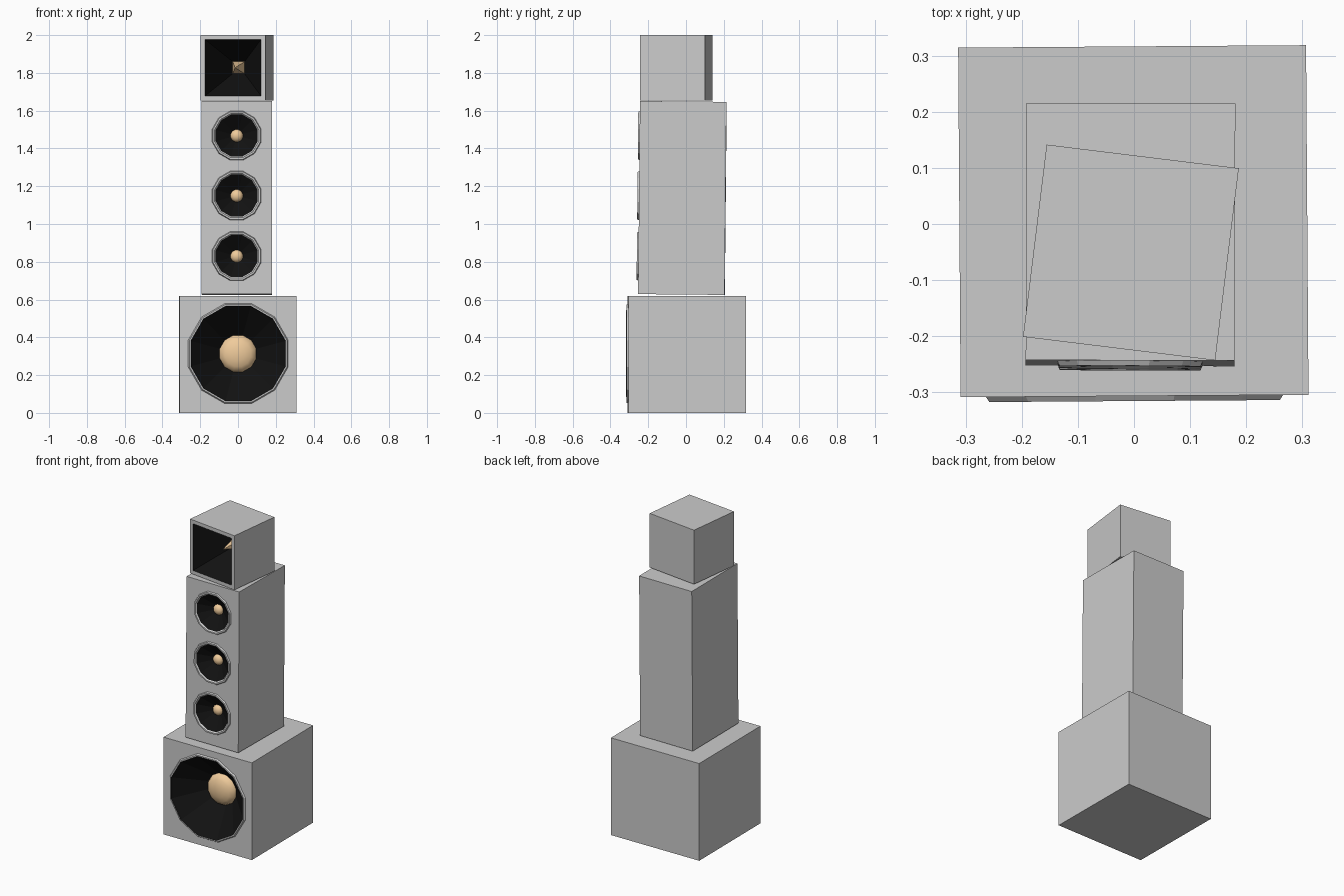
import bpy, bmesh
from math import pi, cos, sin, radians
from mathutils import Matrix, Vector, Euler

if "Cube" in bpy.data.objects:
    bpy.data.objects.remove(bpy.data.objects["Cube"])


def material(name, colour):
    m = bpy.data.materials.new(name)
    m.diffuse_color = colour
    m.use_nodes = True
    m.node_tree.nodes["Principled BSDF"].inputs["Base Color"].default_value = m.diffuse_color
    return m


GREY = material("cabinet_grey", (0.8, 0.8, 0.8, 1))
BLACK = material("cone_black", (0.006, 0.006, 0.006, 1))
TAN = material("dome_tan", (0.87, 0.6, 0.33, 1))


def finish(name, bm, frame, mats=()):
    me = bpy.data.meshes.new(name)
    bm.to_mesh(me)
    bm.free()
    for m in mats:
        me.materials.append(m)
    ob = bpy.data.objects.new(name, me)
    bpy.context.collection.objects.link(ob)
    ob.matrix_world = frame
    return ob


def ring(bm, n, r, y, z):
    # n-sided ring facing the front, with a flat side on top
    return [bm.verts.new((r * cos((2 * j + 1) * pi / n), y,
                          z + r * sin((2 * j + 1) * pi / n))) for j in range(n)]


# Local frame of every cabinet: origin at the middle of its front face, y going inward
def cabinet(name, frame, w, d, h, holes):
    bm = bmesh.new()
    bmesh.ops.create_cube(bm, size=1, matrix=Matrix.Translation((0, d / 2, 0))
                          @ Matrix.Diagonal((w, d, h, 1)))
    front = min(bm.faces, key=lambda f: f.calc_center_median().y)
    edges = list(front.edges)
    bmesh.ops.delete(bm, geom=[front], context='FACES_ONLY')
    for n, r, z in holes:
        vs = ring(bm, n, r, 0, z)
        edges += [bm.edges.new((vs[j - 1], vs[j])) for j in range(n)]
    res = bmesh.ops.triangle_fill(bm, edges=edges, use_beauty=True, normal=Vector((0, -1, 0)))
    for f in res["geom"]:
        if isinstance(f, bmesh.types.BMFace):
            f.normal_update()
            if f.normal.y > 0:
                f.normal_flip()
    return finish(name, bm, frame)


def lathe(name, frame, n, z, profile, mats, rim=0, smooth=False):
    # profile of (radius, depth) from outside in; first `rim` bands use mats[0]
    bm = bmesh.new()
    rings = [ring(bm, n, r, y, z) for r, y in profile]
    for i, (a, b) in enumerate(zip(rings, rings[1:])):
        for j in range(n):
            k = (j + 1) % n
            f = bm.faces.new((a[j], a[k], b[k], b[j]))
            f.material_index = 0 if i < rim else len(mats) - 1
            f.smooth = smooth
    if profile[-1][0] > 0.001:
        bm.faces.new(rings[-1]).material_index = len(mats) - 1
    bmesh.ops.remove_doubles(bm, verts=bm.verts, dist=0.0003)
    return finish(name, bm, frame, mats)


def frame(loc, rx, rz):
    return Matrix.Translation(loc) @ Euler((radians(rx), 0, radians(rz))).to_matrix().to_4x4()


def dome(r, base, height):
    return [(r * cos(t * pi / 8), base - height * sin(t * pi / 8)) for t in range(4)] + \
           [(0.0001, base - height)]


# Bass cabinet with one large driver
low = frame((0.001, -0.3065, 0.31), 0, 0.4)
cabinet("bass_cabinet", low, 0.62, 0.623, 0.62, [(12, 0.274, 0.004)])
lathe("bass_cone", low, 12, 0.004,
      [(0.274, 0), (0.268, -0.009), (0.26, -0.009), (0.255, 0.0), (0.098, 0.15)],
      [GREY, BLACK], rim=2)
lathe("bass_dome", low, 12, 0.004, dome(0.1, 0.148, 0.045), [TAN], smooth=True)

# Mid column with three drivers, leaning back slightly
mid = frame((-0.007, -0.248, 1.14), -0.56, -0.2)
levels = [-0.31, 0.01, 0.328]
cabinet("mid_cabinet", mid, 0.372, 0.458, 1.022, [(12, 0.134, z) for z in levels])
for i, z in enumerate(levels):
    lathe(f"mid_cone_{i + 1}", mid, 12, z,
          [(0.134, 0), (0.130, -0.009), (0.121, -0.009), (0.115, -0.002), (0.032, 0.06)],
          [GREY, BLACK], rim=3)
    lathe(f"mid_dome_{i + 1}", mid, 12, z, dome(0.034, 0.06, 0.025), [TAN], smooth=True)

# Horn box on top, turned to one side, with a square flare and pointed plug
top = frame((-0.0265, -0.222, 1.8275), 0, -7)
cabinet("horn_box", top, 0.345, 0.345, 0.345, [(4, 0.211, 0)])
lathe("horn_flare", top, 4, 0, [(0.211, 0), (0.045, 0.245)], [BLACK])
lathe("horn_plug", top, 4, 0, [(0.045, 0.244), (0.0001, 0.09)], [TAN])
